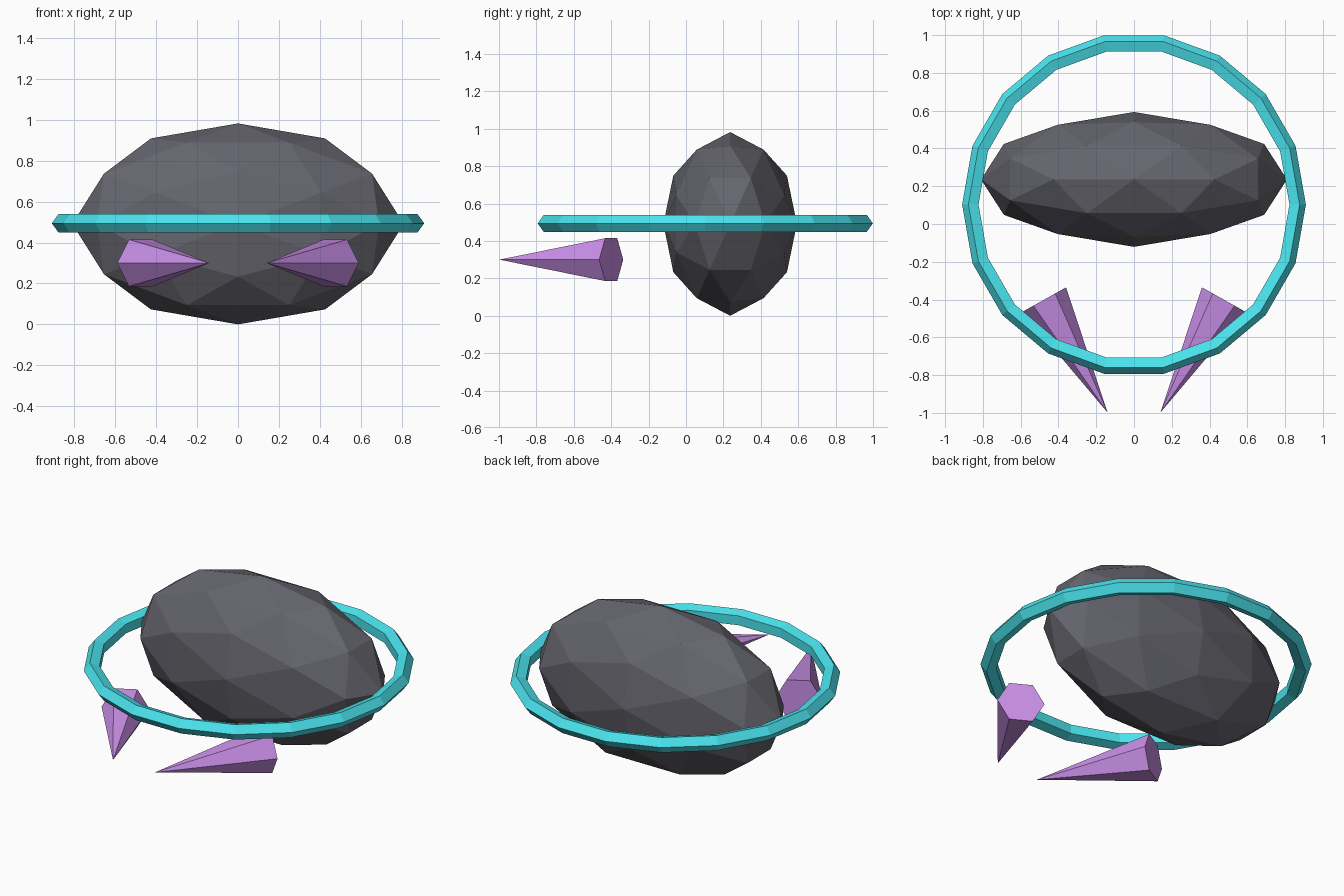
import bpy, bmesh
from math import sin, cos, pi
from mathutils import Vector
from itertools import product

if "Cube" in bpy.data.objects:
    bpy.data.objects.remove(bpy.data.objects["Cube"])

def paint(obj, color):
    mat = bpy.data.materials.new(obj.name + "_colour")
    mat.diffuse_color = (*color, 1)
    mat.use_nodes = True
    mat.node_tree.nodes["Principled BSDF"].inputs["Base Color"].default_value = mat.diffuse_color
    obj.data.materials.append(mat)

def hull(name, points, color):
    """Flat-faced convex solid around the points."""
    bm = bmesh.new()
    for p in points:
        bm.verts.new(p)
    bmesh.ops.convex_hull(bm, input=bm.verts[:])
    bmesh.ops.dissolve_limit(bm, angle_limit=0.01, verts=bm.verts[:], edges=bm.edges[:])
    bmesh.ops.recalc_face_normals(bm, faces=bm.faces[:])
    mesh = bpy.data.meshes.new(name)
    bm.to_mesh(mesh)
    bm.free()
    obj = bpy.data.objects.new(name, mesh)
    bpy.context.collection.objects.link(obj)
    paint(obj, color)
    return obj

# Body: once-subdivided icosahedron (80 faces), stretched into an ellipsoid
seeds = [(0.5257, 0, 0.8507), (0, 0.8507, 0.5257), (0.8507, 0.5257, 0),
         (0.309, 0.5, 0.809), (0.5, 0.809, 0.309), (0.809, 0.309, 0.5),
         (1, 0, 0), (0, 1, 0), (0, 0, 1)]
unit = {tuple(s * c + 0.0 for s, c in zip(signs, seed))
        for seed in seeds for signs in product((1, -1), repeat=3)}
hull("body", [(0.81 * x, 0.236 + 0.357 * y, 0.491 + 0.491 * z) for x, y, z in sorted(unit)],
     (0.13, 0.13, 0.155))

# Ring: 18 segments with a five-sided section
bpy.ops.mesh.primitive_torus_add(major_segments=18, minor_segments=5, major_radius=0.862,
                                 minor_radius=0.048, location=(0, 0.103, 0.494))
ring = bpy.context.object
ring.name = "ring"
paint(ring, (0.07, 0.78, 0.86))

# Spikes: six-sided cones pointing forward and inward, mirrored
tip, base = Vector((0.14, -0.998, 0.3)), Vector((0.475, -0.4, 0.3))
up = Vector((0, 0, 1))
side = (tip - base).cross(up).normalized()
rim = [base + 0.132 * (cos(i * pi / 3) * side + sin(i * pi / 3) * up) for i in range(6)]
spikes = hull("front_spikes", rim + [tip], (0.6, 0.28, 0.82))
spikes.modifiers.new("mirror", "MIRROR")
